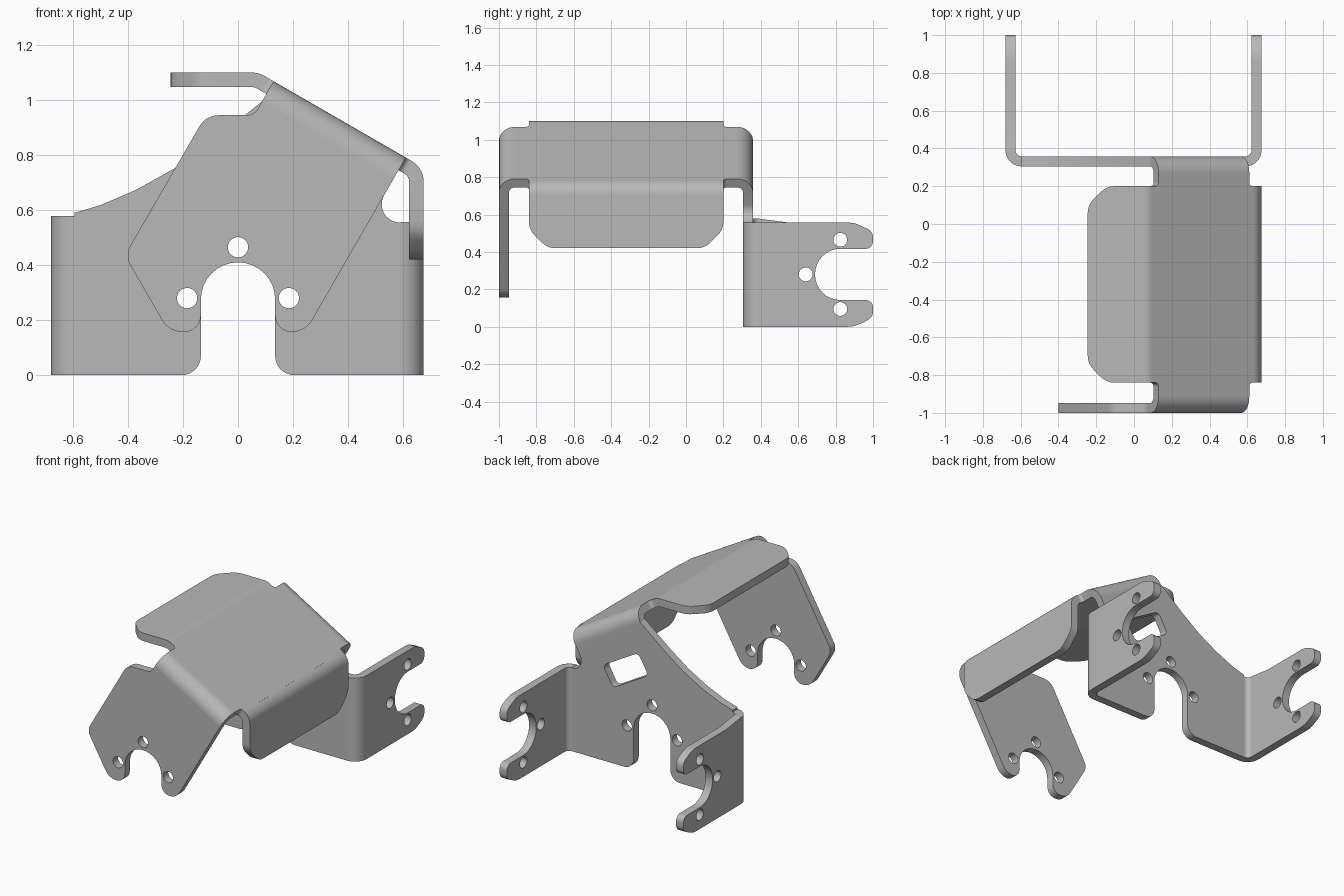
import bpy, bmesh
from math import sin, cos, tan, pi, radians
from mathutils import Vector, Matrix

cube = bpy.data.objects.get("Cube")
if cube:
    bpy.data.objects.remove(cube, do_unlink=True)

T = 0.053            # sheet thickness
R = 0.085            # outer bend radius
FRONT, BACK = -1.0, 0.358
X, Y, Z = Vector((1, 0, 0)), Vector((0, 1, 0)), Vector((0, 0, 1))
SLOPE = Vector((cos(radians(30)), 0, -sin(radians(30))))
NORMAL = Vector((sin(radians(30)), 0, cos(radians(30))))

steel = bpy.data.materials.new("grey steel")
steel.use_nodes = True
grey = (0.48, 0.48, 0.48, 1)
steel.diffuse_color = grey
steel.node_tree.nodes["Principled BSDF"].inputs["Base Color"].default_value = grey
parts = []


def rounded(corners):
    """Turn (a, b, radius) corners into a polygon with filleted corners."""
    out, n = [], len(corners)
    for i, c in enumerate(corners):
        p = Vector(c[:2])
        r = c[2] if len(c) > 2 else 0
        if r == 0:
            out.append(p)
            continue
        d0 = (Vector(corners[i - 1][:2]) - p).normalized()
        d1 = (Vector(corners[(i + 1) % n][:2]) - p).normalized()
        half = d0.angle(d1) / 2
        centre = p + (d0 + d1).normalized() * r / sin(half)
        start = p + d0 * r / tan(half) - centre
        turn = start.angle_signed(p + d1 * r / tan(half) - centre)
        steps = max(3, round(abs(turn) / radians(12)))
        for k in range(steps + 1):
            out.append(centre + Matrix.Rotation(-turn * k / steps, 2) @ start)
    return out


def circle(a, b, r=0.037, n=24):
    return [Vector((a + r * cos(2 * pi * k / n), b + r * sin(2 * pi * k / n))) for k in range(n)]


def finish(name, mesh):
    bm = bmesh.new()
    bm.from_mesh(mesh)
    bmesh.ops.remove_doubles(bm, verts=bm.verts, dist=0.0001)
    bmesh.ops.recalc_face_normals(bm, faces=bm.faces)
    bm.to_mesh(mesh)
    bm.free()
    mesh.materials.clear()
    mesh.materials.append(steel)
    obj = bpy.data.objects.new(name, mesh)
    bpy.context.collection.objects.link(obj)
    parts.append(obj)


def plate(name, origin, u, v, w, outline, holes=()):
    """Flat sheet with holes, drawn on axes u, v and thickened along w."""
    curve = bpy.data.curves.new(name, "CURVE")
    curve.dimensions = "2D"
    curve.fill_mode = "BOTH"
    curve.extrude = T / 2
    for loop in [rounded(outline), *holes]:
        spline = curve.splines.new("POLY")
        spline.points.add(len(loop) - 1)
        for point, co in zip(spline.points, loop):
            point.co = (co[0], co[1], 0, 1)
        spline.use_cyclic_u = True
    temp = bpy.data.objects.new(name + "_outline", curve)
    bpy.context.collection.objects.link(temp)
    graph = bpy.context.evaluated_depsgraph_get()
    mesh = bpy.data.meshes.new_from_object(temp.evaluated_get(graph))
    bpy.data.objects.remove(temp, do_unlink=True)
    frame = Matrix((u, v, w)).transposed().to_4x4()
    mesh.transform(Matrix.Translation(Vector(origin) + w * T / 2) @ frame)
    finish(name, mesh)


def bend(name, centre, u, v, along, angle=90, steps=10):
    """Curved strip turning from direction u towards v, swept by a vector."""
    bm = bmesh.new()
    arc = [radians(angle) * k / steps for k in range(steps + 1)]
    rings = []
    for shift in (Vector(), along):
        for r in (R, R - T):
            rings.append([bm.verts.new(Vector(centre) + shift + (u * cos(a) + v * sin(a)) * r)
                          for a in arc])
    outer0, inner0, outer1, inner1 = rings
    for p, q in ((outer0, outer1), (outer1, inner1), (inner1, inner0), (inner0, outer0)):
        for k in range(steps):
            bm.faces.new((p[k], p[k + 1], q[k + 1], q[k]))
    for k in (0, steps):
        bm.faces.new((outer0[k], outer1[k], inner1[k], inner0[k]))
    mesh = bpy.data.meshes.new(name)
    bm.to_mesh(mesh)
    bm.free()
    finish(name, mesh)


# Sloping top sheet, with narrower necks leading to both flanges
top_corner, low_corner = Vector((0.075, 0, 1.1)), Vector((0.675, 0, 0.753))
length = (low_corner - top_corner).length
neck_a, neck_b = R * tan(radians(15)), length - R * tan(radians(30))
s0, s1 = 0.063, 0.618
tab0, tab1 = -0.84, 0.2
in0, in1 = FRONT + R, BACK - R
plate("sloping_top", top_corner, SLOPE, Y, -NORMAL, [
    (neck_a, tab0), (s0, tab0, 0.02), (s0, in0), (s1, in0), (s1, tab0, 0.02), (neck_b, tab0),
    (neck_b, tab1), (s1, tab1, 0.02), (s1, in1), (s0, in1), (s0, tab1, 0.02), (neck_a, tab1)])


# Upper and side flanges with their bends
def flange(name, origin, outward, w, start, end):
    c = 0.1
    plate(name, origin, outward, Y, w, [
        (start, tab0), (end - c, tab0, 0.1), (end, tab0 + c, 0.1),
        (end, tab1 - c, 0.1), (end - c, tab1, 0.1), (start, tab1)])


flange("upper_flange", top_corner, -X, -Z, neck_a, 0.32)
flange("side_flange", low_corner, -Z, -X, length - neck_b, 0.333)
span = Y * (tab1 - tab0)
bend("upper_flange_bend", (top_corner.x - neck_a, tab0, top_corner.z - R), Z, X, span, 30)
side_centre = low_corner - Z * (length - neck_b) - X * R + Y * tab0
bend("side_flange_bend", side_centre, NORMAL, (SLOPE), span, 60)

# Bends from the sloping top down to the front and back plates
edge_a = top_corner + SLOPE * s0 - NORMAL * R
edge_b = top_corner + SLOPE * s1 - NORMAL * R
for name, y, side in (("front_top_bend", in0, -Y), ("back_top_bend", in1, Y)):
    bend(name, edge_a + Y * y, NORMAL, side, edge_b - edge_a)

# Holes shared by the front and back plates
bolt_holes = [circle(0, 0.465), circle(-0.185, 0.28), circle(0.185, 0.28)]
slot = [(-0.135, 0.41, 0.1345), (0.135, 0.41, 0.1345)]

# Front plate with a slotted lower end
plate("front_plate", (0, FRONT, 0), X, Z, Y, [
    (edge_a.x, edge_a.z), (0.06, 0.945, 0.05), (-0.117, 0.945, 0.08), (-0.412, 0.435, 0.07),
    (-0.251, 0.157, 0.085), (-0.135, 0.157, 0.06), *slot, (0.135, 0.157, 0.06),
    (0.245, 0.157, 0.085), (edge_b.x, edge_b.z)], bolt_holes)

# Back plate with a swept upper edge and a tilted window
left_x, right_x = -0.68, 0.675
window = []
for p in rounded([(-0.15, -0.075, 0.03), (0.15, -0.075, 0.03),
                  (0.15, 0.075, 0.03), (-0.15, 0.075, 0.03)]):
    q = Vector((0.195, 0, 0.645)) + SLOPE * p.x + NORMAL * p.y
    window.append(Vector((q.x, q.z)))
plate("back_plate", (0, BACK - T, 0), X, Z, Y, [
    (left_x + R, 0), (-0.135, 0, 0.07), *slot, (0.135, 0, 0.07), (right_x - R, 0),
    (right_x - R, 0.555), (0.474, 0.555, 0.066), (edge_b.x, edge_b.z), (edge_a.x, edge_a.z),
    (0, 0.925), (-0.1, 0.845), (-0.23, 0.752), (-0.37, 0.674), (-0.5, 0.618),
    (left_x + R, 0.59)], bolt_holes + [window])

# Rear arms with forked ends
arm_y = BACK - T + R
arm_holes = [circle(0.64, 0.28), circle(0.825, 0.465), circle(0.825, 0.095)]
fork = [(0.9, 0, 0.15), (1.0, 0.05, 0.05), (1.0, 0.143, 0.04), (0.69, 0.143, 0.135),
        (0.69, 0.417, 0.135), (1.0, 0.417, 0.04), (1.0, 0.51, 0.05), (0.9, 0.557, 0.15)]
for name, x, inward, rise in (("right_arm", left_x, X, [(0.55, 0.557), (arm_y, 0.578)]),
                              ("left_arm", right_x, -X, [(arm_y, 0.557)])):
    plate(name, (x, 0, 0), Y, Z, inward, [(arm_y, 0), *fork, *rise], arm_holes)
    bend(name + "_bend", Vector((x, arm_y, 0)) + inward * R, -inward, -Y, Z * rise[-1][1])

# Smooth the bends and keep the sheet edges crisp
bpy.ops.object.select_all(action="DESELECT")
for obj in parts:
    obj.select_set(True)
bpy.context.view_layer.objects.active = parts[0]
bpy.ops.object.shade_smooth_by_angle(angle=radians(30))
